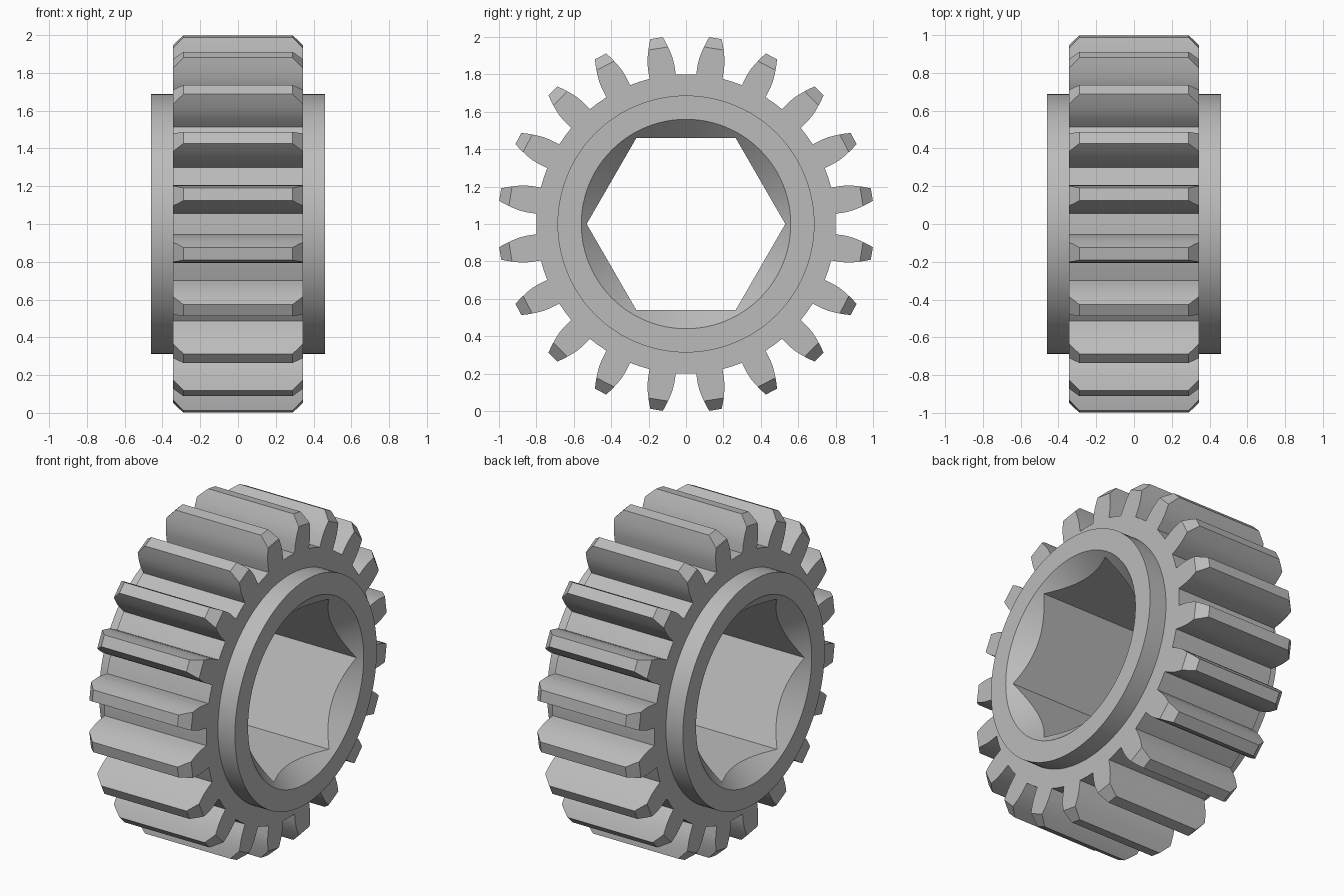
import bpy, bmesh
from math import sin, cos, pi, radians, sqrt

if "Cube" in bpy.data.objects:
    bpy.data.objects.remove(bpy.data.objects["Cube"])

TEETH = 20
PITCH = 2 * pi / TEETH
FACE = 0.345      # half width of the toothed band
HUB = 0.46        # half width of the hub

steel = bpy.data.materials.new("grey steel")
steel.use_nodes = True
steel.diffuse_color = (0.5, 0.5, 0.5, 1)
steel.node_tree.nodes["Principled BSDF"].inputs["Base Color"].default_value = (0.5, 0.5, 0.5, 1)


def loft(name, sections):
    """Closed solid along x from (x, outline) sections, outline = (y, z) points."""
    bm = bmesh.new()
    rings = [[bm.verts.new((x, y, z + 1)) for y, z in pts] for x, pts in sections]
    n = len(rings[0])
    for a, b in zip(rings, rings[1:]):
        for i in range(n):
            j = (i + 1) % n
            bm.faces.new((a[i], a[j], b[j], b[i]))
    bm.faces.new(rings[0][::-1])
    bm.faces.new(rings[-1])
    bmesh.ops.recalc_face_normals(bm, faces=bm.faces)
    mesh = bpy.data.meshes.new(name)
    bm.to_mesh(mesh)
    bm.free()
    mesh.materials.append(steel)
    obj = bpy.data.objects.new(name, mesh)
    bpy.context.collection.objects.link(obj)
    return obj


def ring(radius, sides):
    return [(radius * cos(2 * pi * i / sides), radius * sin(2 * pi * i / sides))
            for i in range(sides)]


def lathe(name, profile, sides):
    return loft(name, [(x, ring(r, sides)) for x, r in profile])


def combine(target, tool, operation):
    mod = target.modifiers.new(operation.lower(), 'BOOLEAN')
    mod.operation = operation
    mod.solver = 'EXACT'
    mod.object = tool
    bpy.context.view_layer.objects.active = target
    bpy.ops.object.modifier_apply(modifier=mod.name)
    bpy.data.objects.remove(tool)


# Tooth outline: (distance along the tooth axis, half width)
flank = [(0.797, 0.071), (0.85, 0.0715), (0.89, 0.068), (0.93, 0.059),
         (0.97, 0.047), (1.006, 0.034)]
tooth = [(r, -w) for r, w in flank] + [(r, w) for r, w in reversed(flank)]
outline = []
for k in range(TEETH):
    a = (k + 0.5) * PITCH
    outline += [(r * cos(a) - w * sin(a), r * sin(a) + w * cos(a)) for r, w in tooth]
    # middle of the root land
    outline.append((0.8 * cos(a + PITCH / 2), 0.8 * sin(a + PITCH / 2)))
gear = loft("gear", [(-FACE, outline), (FACE, outline)])

# Bevel the tooth ends, one flat facet per tooth
k = 1 / cos(PITCH / 2)
bevel = lathe("tooth_bevel", [(-FACE - 0.05, 0.9 * k), (-FACE + 0.1, 1.05 * k),
                              (FACE - 0.1, 1.05 * k), (FACE + 0.05, 0.9 * k)], TEETH)
combine(gear, bevel, 'INTERSECT')

# Raised hub on both sides
combine(gear, lathe("hub", [(-HUB, 0.687), (HUB, 0.687)], 96), 'UNION')

# Hexagonal bore with countersunk mouths
hexagon = ring(0.46 * 2 / sqrt(3), 6)
combine(gear, loft("bore", [(-0.6, hexagon), (0.6, hexagon)]), 'DIFFERENCE')
for side in (-1, 1):
    mouth = lathe("countersink", [(side * (HUB + 0.05), 0.61),
                                  (side * (HUB - 0.2), 0.36)], 96)
    combine(gear, mouth, 'DIFFERENCE')

# Smooth curved walls, keep crisp edges
bpy.ops.object.select_all(action='DESELECT')
gear.select_set(True)
bpy.context.view_layer.objects.active = gear
bpy.ops.object.shade_smooth_by_angle(angle=radians(25))
